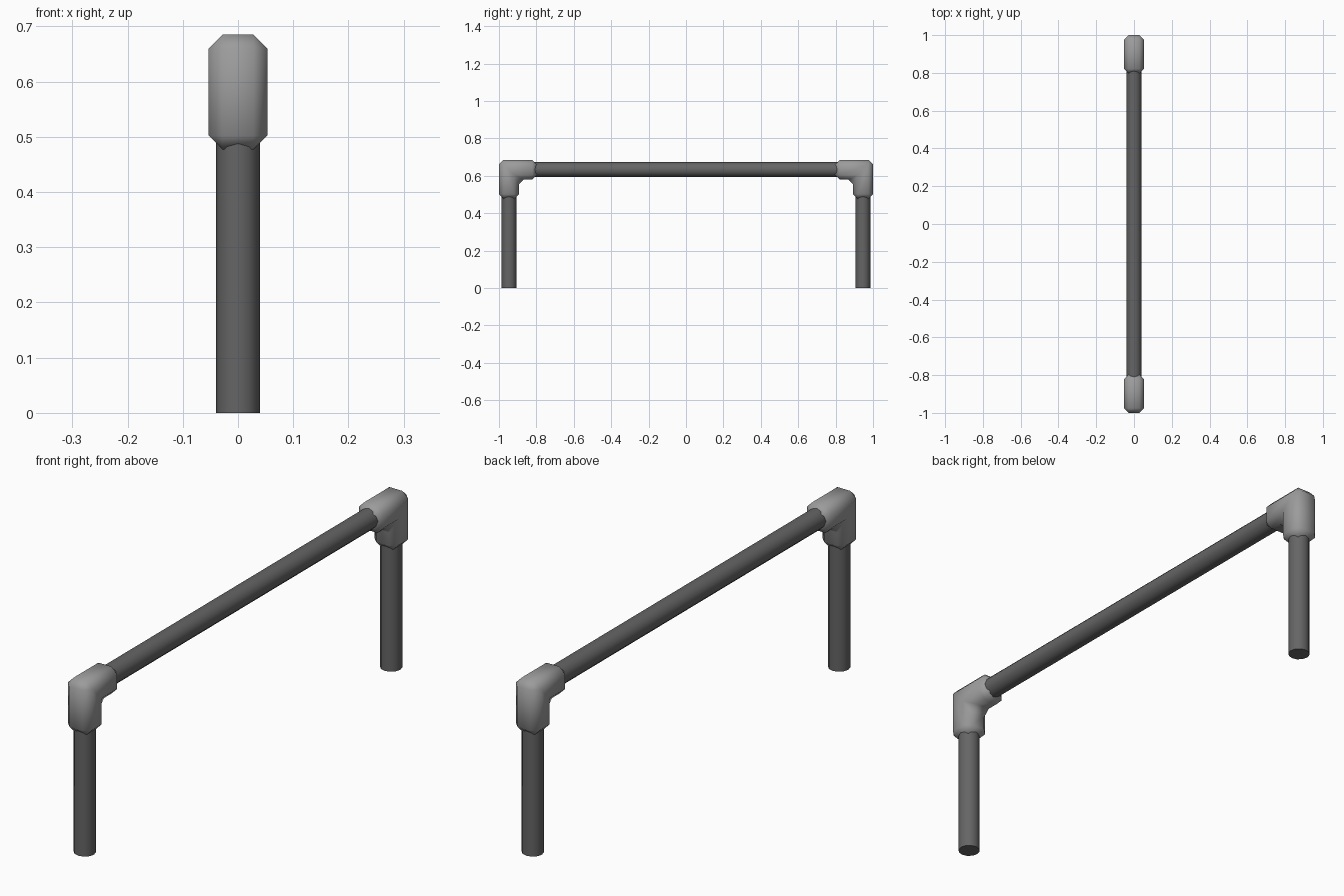
import bpy, bmesh, math

if "Cube" in bpy.data.objects:
    bpy.data.objects.remove(bpy.data.objects["Cube"])

R, LEG_Y, RAIL_Z = 0.0395, 0.946, 0.633


def material(name, v):
    m = bpy.data.materials.new(name)
    m.diffuse_color = (v, v, v, 1)
    m.use_nodes = True
    m.node_tree.nodes["Principled BSDF"].inputs["Base Color"].default_value = m.diffuse_color
    return m


DARK, LIGHT = material("dark_grey", 0.13), material("light_grey", 0.33)


def finish(ob, mat, angle):
    ob.data.materials.append(mat)
    bpy.ops.object.select_all(action='DESELECT')
    ob.select_set(True)
    bpy.context.view_layer.objects.active = ob
    bpy.ops.object.shade_smooth_by_angle(angle=math.radians(angle))


def pipe(name, loc, length, rot=(0, 0, 0)):
    bpy.ops.mesh.primitive_cylinder_add(vertices=12, radius=R, depth=length,
                                        location=loc, rotation=rot)
    ob = bpy.context.object
    ob.name = name
    finish(ob, DARK, 40)


def elbow(name, side):
    # L-shaped profile extruded across x, every edge chamfered
    profile = [(1.0, 0.477), (1.0, 0.685), (0.797, 0.685),
               (0.797, 0.579), (0.893, 0.579), (0.893, 0.477)]
    bm = bmesh.new()
    face = bm.faces.new([bm.verts.new((-0.053, y * side, z)) for y, z in profile])
    ext = bmesh.ops.extrude_face_region(bm, geom=[face])
    bmesh.ops.translate(bm, vec=(0.106, 0, 0),
                        verts=[v for v in ext["geom"] if isinstance(v, bmesh.types.BMVert)])
    bmesh.ops.recalc_face_normals(bm, faces=bm.faces)
    bmesh.ops.bevel(bm, geom=bm.edges[:], offset=0.025, segments=1,
                    affect='EDGES', clamp_overlap=True)
    mesh = bpy.data.meshes.new(name)
    bm.to_mesh(mesh)
    bm.free()
    ob = bpy.data.objects.new(name, mesh)
    bpy.context.collection.objects.link(ob)
    finish(ob, LIGHT, 60)


# Horizontal rail
pipe("rail", (0, 0, RAIL_Z), 1.8, (math.pi / 2, 0, 0))

# Legs and corner fittings
for label, side in (("front", -1), ("back", 1)):
    pipe(label + "_leg", (0, side * LEG_Y, 0.28), 0.56)
    elbow(label + "_elbow", side)
